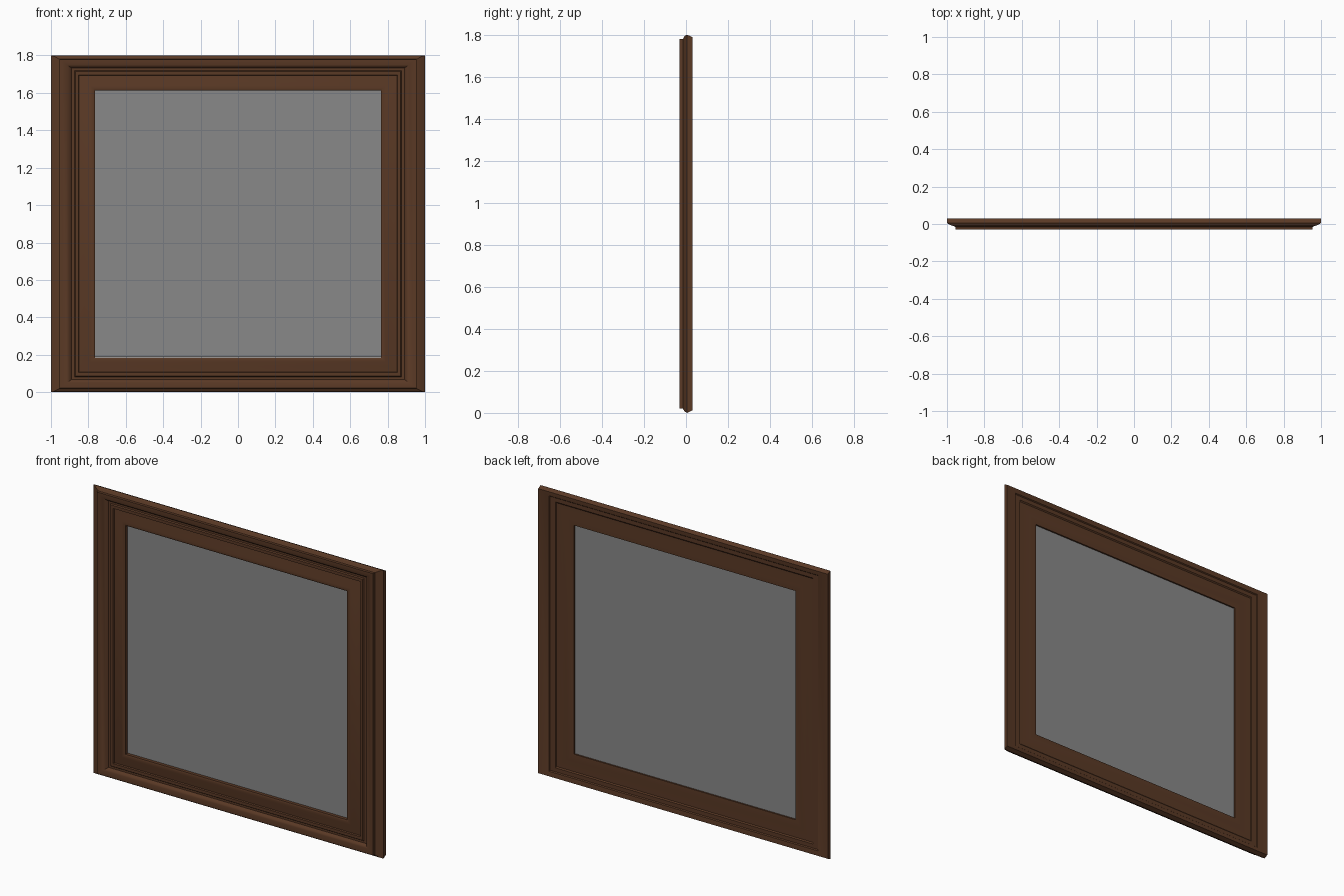
import bpy, bmesh

if "Cube" in bpy.data.objects:
    bpy.data.objects.remove(bpy.data.objects["Cube"])

def material(name, rgba):
    m = bpy.data.materials.new(name)
    m.diffuse_color = rgba
    m.use_nodes = True
    m.node_tree.nodes["Principled BSDF"].inputs["Base Color"].default_value = m.diffuse_color
    return m

wood = material("dark brown wood", (0.102, 0.041, 0.0185, 1.0))
glass = material("grey glass", (0.25, 0.25, 0.25, 0.85))

W, H = 1.0, 1.8   # half width, full height

def add_object(name, bm, mat):
    me = bpy.data.meshes.new(name)
    bm.to_mesh(me)
    bm.free()
    me.materials.append(mat)
    ob = bpy.data.objects.new(name, me)
    bpy.context.collection.objects.link(ob)
    return ob

# Moulding profile: inset of the side bars, inset of the top and bottom bars, depth
profile = [
    (0.0, 0.012, 0.03), (0.0, 0.0, 0.005), (0.02, 0.006, -0.006),
    (0.045, 0.02, -0.015), (0.046, 0.021, -0.03), (0.06, 0.03, -0.03),
    (0.085, 0.05, -0.025), (0.10, 0.06, -0.018), (0.11, 0.068, -0.006),
    (0.125, 0.08, -0.006), (0.13, 0.085, -0.013), (0.146, 0.104, -0.013),
    (0.15, 0.107, -0.004), (0.185, 0.14, -0.012), (0.21, 0.162, -0.018),
    (0.225, 0.176, -0.019), (0.235, 0.186, -0.015), (0.235, 0.186, 0.012),
    (0.19, 0.145, 0.015), (0.155, 0.11, 0.012), (0.115, 0.077, 0.012),
    (0.11, 0.07, 0.018), (0.075, 0.045, 0.018), (0.07, 0.04, 0.024),
]

# Frame: the profile swept round the four mitred corners
bm = bmesh.new()
rings = []
for dx, dz, y in profile:
    x = W - dx
    rings.append([bm.verts.new(p) for p in
                  ((-x, y, dz), (x, y, dz), (x, y, H - dz), (-x, y, H - dz))])
n = len(rings)
for i in range(n):
    a, b = rings[i], rings[(i + 1) % n]
    for k in range(4):
        j = (k + 1) % 4
        bm.faces.new((a[k], a[j], b[j], b[k]))
bmesh.ops.recalc_face_normals(bm, faces=bm.faces)
frame = add_object("moulded_frame", bm, wood)

# Pane: single sheet set into the opening
bm = bmesh.new()
px, pz, py = W - 0.234, 0.187, 0.004
bm.faces.new([bm.verts.new(p) for p in
              ((-px, py, pz), (px, py, pz), (px, py, H - pz), (-px, py, H - pz))])
add_object("glass_pane", bm, glass)

# Smooth shading with crisp moulding edges
bpy.context.view_layer.objects.active = frame
frame.select_set(True)
bpy.ops.object.shade_smooth_by_angle(angle=0.5)
